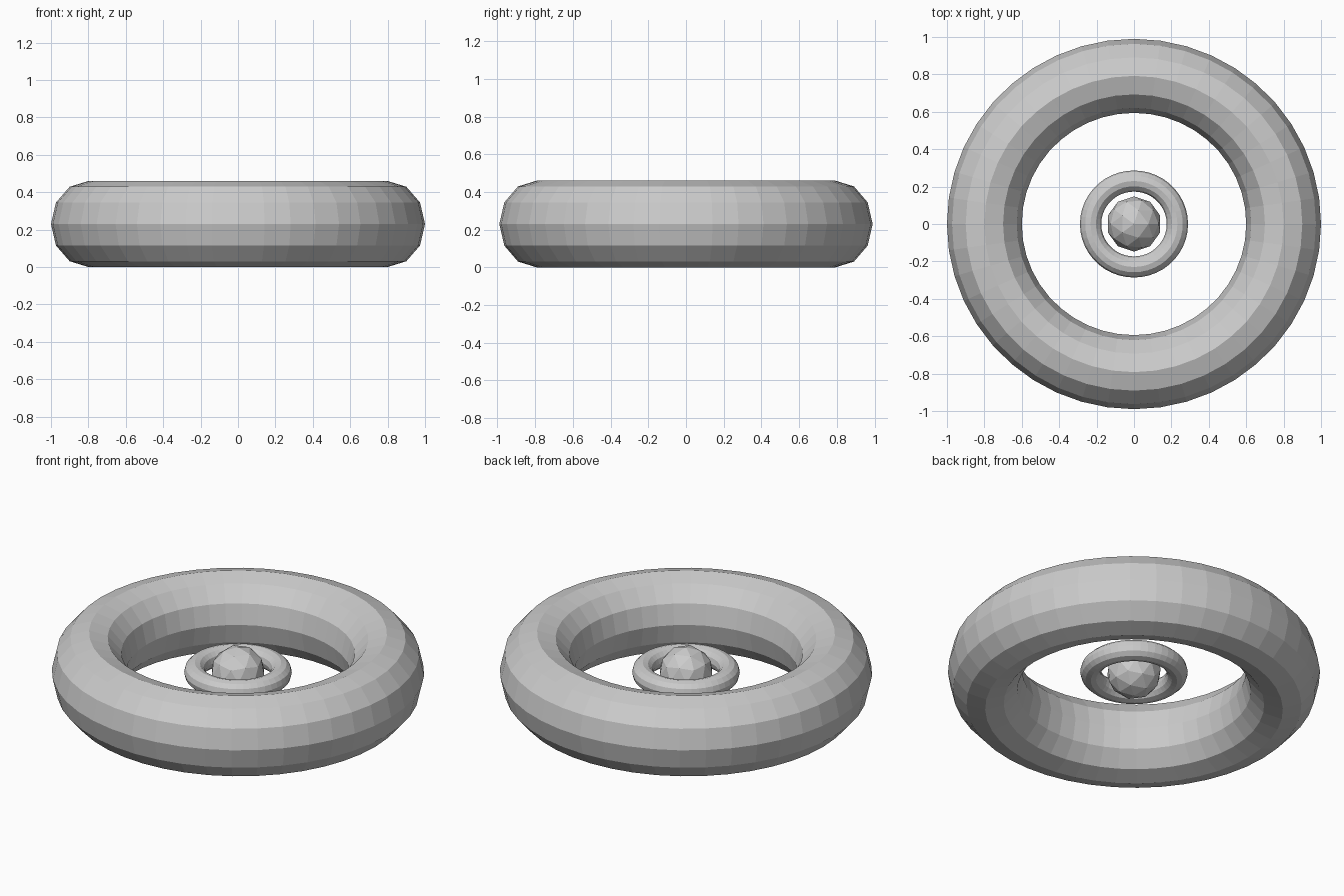
import bpy

if "Cube" in bpy.data.objects:
    bpy.data.objects.remove(bpy.data.objects["Cube"])

CENTRE_Z = 0.23


def ring(name, major, minor, segments, scale):
    bpy.ops.mesh.primitive_torus_add(
        major_radius=major, minor_radius=minor,
        major_segments=segments, minor_segments=12,
        location=(0, 0, CENTRE_Z))
    obj = bpy.context.object
    obj.name = name
    obj.scale = scale
    bpy.ops.object.transform_apply(location=False, rotation=False, scale=True)
    bpy.ops.object.shade_flat()
    return obj


# Large ring, slightly taller than its radial width
ring("outer_ring", 0.8, 0.2, 44, (1, 0.99, 1.15))

# Small ring floating in the middle
ring("inner_ring", 0.232, 0.057, 44, (1, 0.99, 1))

# Faceted ball at the centre
bpy.ops.mesh.primitive_ico_sphere_add(
    subdivisions=2, radius=0.147, location=(0, 0, CENTRE_Z))
bpy.context.object.name = "centre_ball"
bpy.ops.object.shade_flat()
